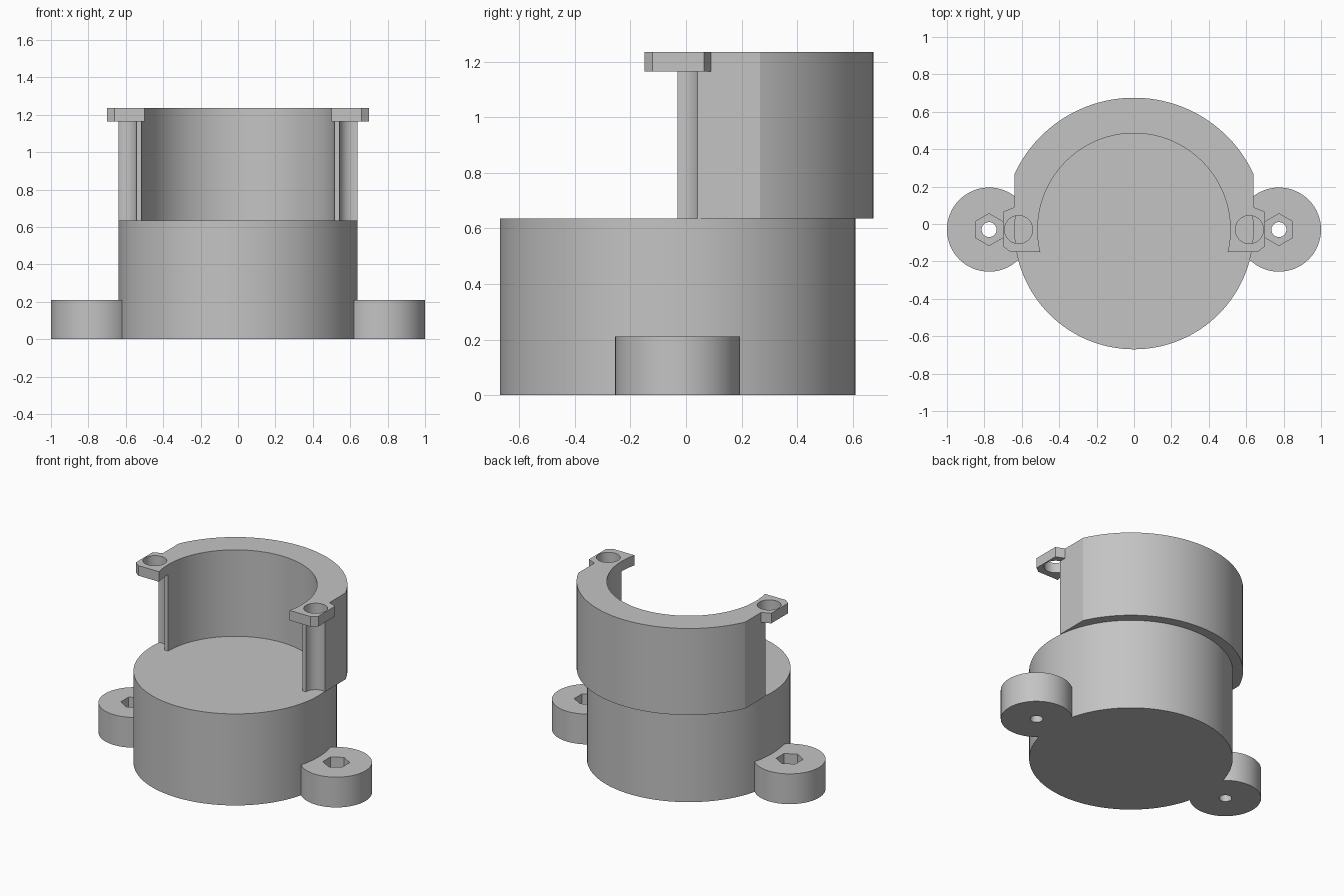
import bpy, bmesh, math

cube = bpy.data.objects.get("Cube")
if cube:
    bpy.data.objects.remove(cube)

CY = -0.03          # shared axis of the round parts
BASE_TOP = 0.635
TOP = 1.235

grey = bpy.data.materials.new("light grey")
grey.use_nodes = True
grey.diffuse_color = (0.55, 0.55, 0.55, 1)
grey.node_tree.nodes["Principled BSDF"].inputs["Base Color"].default_value = (0.55, 0.55, 0.55, 1)


def arc(x, y, r, n, start=0.0, end=2 * math.pi, closed=False):
    steps = n - 1 if closed else n
    return [(x + r * math.cos(start + (end - start) * i / steps),
             y + r * math.sin(start + (end - start) * i / steps)) for i in range(n)]


def prism(name, outline, z0, z1):
    """Extrude a flat outline from z0 to z1."""
    bm = bmesh.new()
    face = bm.faces.new([bm.verts.new((x, y, z0)) for x, y in outline])
    out = bmesh.ops.extrude_face_region(bm, geom=[face])
    for v in out["geom"]:
        if isinstance(v, bmesh.types.BMVert):
            v.co.z = z1
    bmesh.ops.recalc_face_normals(bm, faces=bm.faces)
    mesh = bpy.data.meshes.new(name)
    bm.to_mesh(mesh)
    bm.free()
    mesh.materials.append(grey)
    ob = bpy.data.objects.new(name, mesh)
    bpy.context.collection.objects.link(ob)
    return ob


def combine(ob, other, operation):
    """Apply a boolean and remove the helper."""
    mod = ob.modifiers.new("cut", 'BOOLEAN')
    mod.operation = operation
    mod.solver = 'EXACT'
    mod.object = other
    other.hide_render = True
    bpy.context.view_layer.objects.active = ob
    bpy.ops.object.modifier_apply(modifier=mod.name)
    bpy.data.objects.remove(other)


def smooth(ob):
    bpy.ops.object.select_all(action='DESELECT')
    ob.select_set(True)
    bpy.context.view_layer.objects.active = ob
    bpy.ops.object.shade_smooth_by_angle(angle=math.radians(25))


# Round base with two screw ears
base = prism("base", arc(0, CY, 0.64, 128), 0, BASE_TOP)
for s in (-1, 1):
    x = s * 0.775
    combine(base, prism("ear", arc(x, CY, 0.225, 64), 0, 0.21), 'UNION')
    combine(base, prism("screw_hole", arc(x, CY, 0.04, 32), -0.1, 0.3), 'DIFFERENCE')
    combine(base, prism("nut_pocket", arc(x, CY, 0.085, 6, math.pi / 6, math.pi * 13 / 6),
                        0.1, 0.3), 'DIFFERENCE')
smooth(base)

# Open collar: arc at the back, flattened sides, straight front ends
flat = 0.64
a = math.acos(flat / 0.705)
outline = arc(0, CY, 0.705, 96, a, math.pi - a, True) + [(-flat, CY), (flat, CY)]
collar = prism("collar", outline, BASE_TOP, TOP)

# Clamp tabs at the top of both collar ends
tab = [(0.45, -0.15), (0.66, -0.15), (0.70, -0.12), (0.70, 0.065), (0.64, 0.09), (0.45, 0.09)]
for s in (-1, 1):
    combine(collar, prism("tab", [(s * x, y) for x, y in tab], 1.165, TOP), 'UNION')

# Bore and the two vertical screw channels
combine(collar, prism("bore", arc(0, CY, 0.515, 128), 0.5, 1.4), 'DIFFERENCE')
for s in (-1, 1):
    combine(collar, prism("channel", arc(s * 0.617, CY, 0.075, 48), 0.5, 1.4), 'DIFFERENCE')
smooth(collar)
